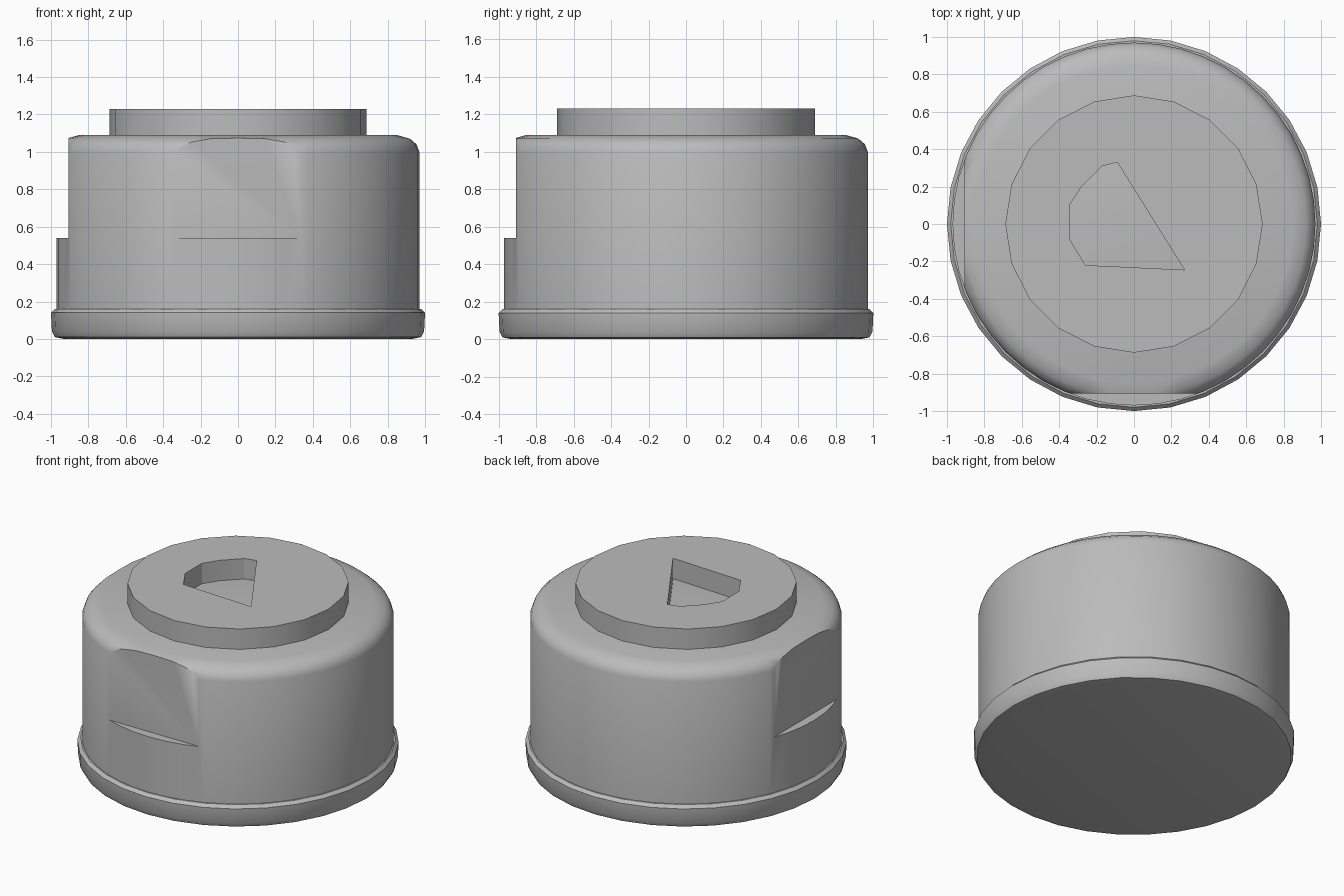
import bpy, bmesh, math

cube = bpy.data.objects.get("Cube")
if cube:
    bpy.data.objects.remove(cube, do_unlink=True)

grey = bpy.data.materials.new("plain grey")
grey.use_nodes = True
grey.diffuse_color = (0.5, 0.5, 0.5, 1)
grey.node_tree.nodes["Principled BSDF"].inputs["Base Color"].default_value = (0.5, 0.5, 0.5, 1)


def finish(name, bm):
    bmesh.ops.recalc_face_normals(bm, faces=bm.faces)
    mesh = bpy.data.meshes.new(name)
    bm.to_mesh(mesh)
    bm.free()
    mesh.materials.append(grey)
    obj = bpy.data.objects.new(name, mesh)
    bpy.context.collection.objects.link(obj)
    return obj


def turned(name, profile, sides):
    """Stack of rings (radius, height) with flat caps at both ends."""
    bm = bmesh.new()
    rings = []
    for r, z in profile:
        angles = [2 * math.pi * i / sides for i in range(sides)]
        rings.append([bm.verts.new((r * math.cos(a), r * math.sin(a), z)) for a in angles])
    for low, high in zip(rings, rings[1:]):
        for i in range(sides):
            j = (i + 1) % sides
            bm.faces.new((low[i], low[j], high[j], high[i]))
    bm.faces.new(rings[0])
    bm.faces.new(rings[-1])
    return finish(name, bm)


def prism(name, outline, z0, z1):
    bm = bmesh.new()
    face = bm.faces.new([bm.verts.new((x, y, z0)) for x, y in outline])
    top = bmesh.ops.extrude_face_region(bm, geom=[face])["geom"]
    bmesh.ops.translate(bm, vec=(0, 0, z1 - z0),
                        verts=[v for v in top if isinstance(v, bmesh.types.BMVert)])
    return finish(name, bm)


def cut(obj, cutter):
    mod = obj.modifiers.new("cut", "BOOLEAN")
    mod.operation, mod.solver, mod.object = "DIFFERENCE", "EXACT", cutter
    bpy.ops.object.select_all(action="DESELECT")
    bpy.context.view_layer.objects.active = obj
    obj.select_set(True)
    bpy.ops.object.modifier_apply(modifier=mod.name)
    bpy.data.objects.remove(cutter, do_unlink=True)


# Base flange with a chamfered lower rim
flange = turned("base_flange", [(0.93, 0), (0.98, 0.01), (0.995, 0.04), (1.0, 0.14), (0.98, 0.16)], 32)

# Main drum with a rounded shoulder
body = turned("body", [(0.97, 0.1), (0.97, 1.0), (0.955, 1.04), (0.92, 1.07), (0.85, 1.09)], 48)

# Two flats at right angles, each ending in a ledge
cut(body, prism("front_flat_cutter", [(-1.2, -1.2), (1.2, -1.2), (1.2, -0.907), (-1.2, -0.907)], 0.54, 1.3))
cut(body, prism("side_flat_cutter", [(-1.2, -1.2), (-0.907, -1.2), (-0.907, 1.2), (-1.2, 1.2)], 0.54, 1.3))

# Raised disc on top with a D-shaped socket
boss = turned("top_boss", [(0.688, 1.08), (0.688, 1.23)], 20)
socket = [(-0.09, 0.33), (-0.17, 0.31), (-0.28, 0.2), (-0.345, 0.1),
          (-0.345, -0.08), (-0.26, -0.22), (0.27, -0.245)]
cut(boss, prism("socket_cutter", socket, 1.0, 1.3))

# Smooth walls, crisp edges
for part in (flange, body, boss):
    bpy.ops.object.select_all(action="DESELECT")
    part.select_set(True)
    bpy.context.view_layer.objects.active = part
    bpy.ops.object.shade_smooth_by_angle(angle=math.radians(30 if part is not boss else 20))
